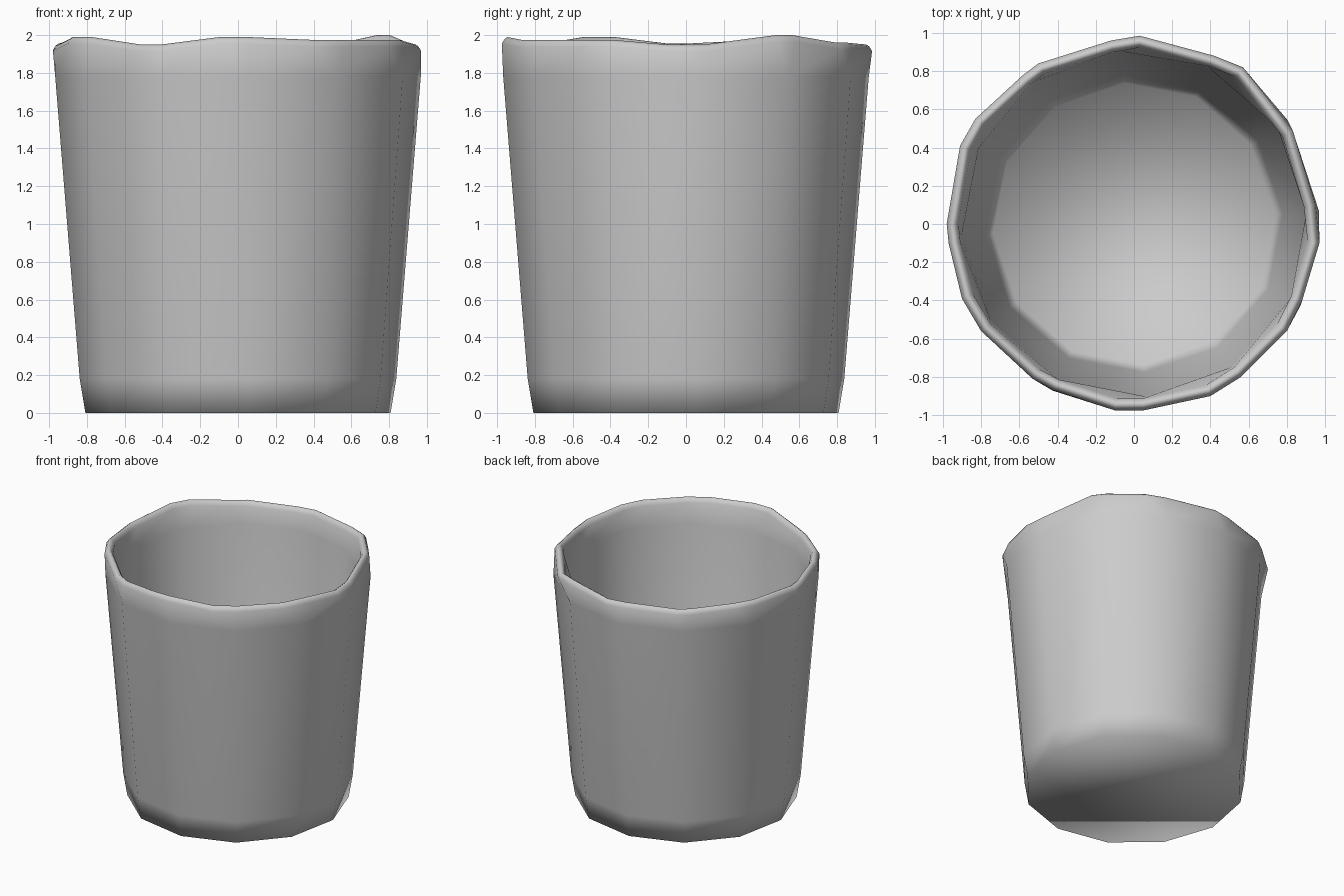
import bpy, bmesh
from math import cos, sin, radians, hypot

if "Cube" in bpy.data.objects:
    bpy.data.objects.remove(bpy.data.objects["Cube"])

# Uneven rim: each of the 12 corners is cut into a pair of points (x, y)
RIM = [(.97, -.1), (.95, .1), (.83, .49), (.76, .58), (.57, .82), (.42, .88),
       (.03, .985), (-.12, .96), (-.5, .84), (-.58, .78), (-.83, .55), (-.91, .41),
       (-.98, 0), (-.97, -.1), (-.9, -.39), (-.8, -.56), (-.53, -.81), (-.42, -.87),
       (-.1, -.975), (.05, -.975), (.4, -.9), (.56, -.8), (.8, -.56), (.88, -.4)]
RIM_Z = [1.95, 2.0, 1.96, 1.95, 1.95, 1.975, 1.955, 1.99, 1.95, 1.99, 1.975, 1.975]
TURN = 4

bm = bmesh.new()


def wall_ring(r, z):
    """Twelve-sided ring, each vertex doubled to match the rim pairs."""
    ring = []
    for k in range(12):
        a = radians(TURN + 30 * k)
        v = bm.verts.new((r * cos(a), r * sin(a), z))
        ring += [v, v]
    return ring


def rim_ring(inset, drop):
    ring = []
    for i, (x, y) in enumerate(RIM):
        s = 1 - inset / hypot(x, y)
        ring.append(bm.verts.new((x * s, y * s, RIM_Z[i // 2] - drop)))
    return ring


# Outer wall, rounded lip, inner wall, floor
rings = [wall_ring(.81, 0), wall_ring(.84, .18), wall_ring(.97, 1.78),
         rim_ring(0, .035), rim_ring(.015, .01), rim_ring(.03, 0),
         rim_ring(.047, .01), rim_ring(.062, .035),
         wall_ring(.905, 1.78), wall_ring(.78, .2), wall_ring(.74, .06)]
for lo, hi in zip(rings, rings[1:]):
    for i in range(24):
        j = (i + 1) % 24
        face = list(dict.fromkeys([lo[i], lo[j], hi[j], hi[i]]))
        if len(face) > 2:
            bm.faces.new(face)
bm.faces.new(rings[0][::-2])
bm.faces.new(rings[-1][::2])
bmesh.ops.recalc_face_normals(bm, faces=bm.faces)
for f in bm.faces:
    f.smooth = True

mesh = bpy.data.meshes.new("cup")
bm.to_mesh(mesh)
bm.free()
cup = bpy.data.objects.new("cup", mesh)
bpy.context.collection.objects.link(cup)
